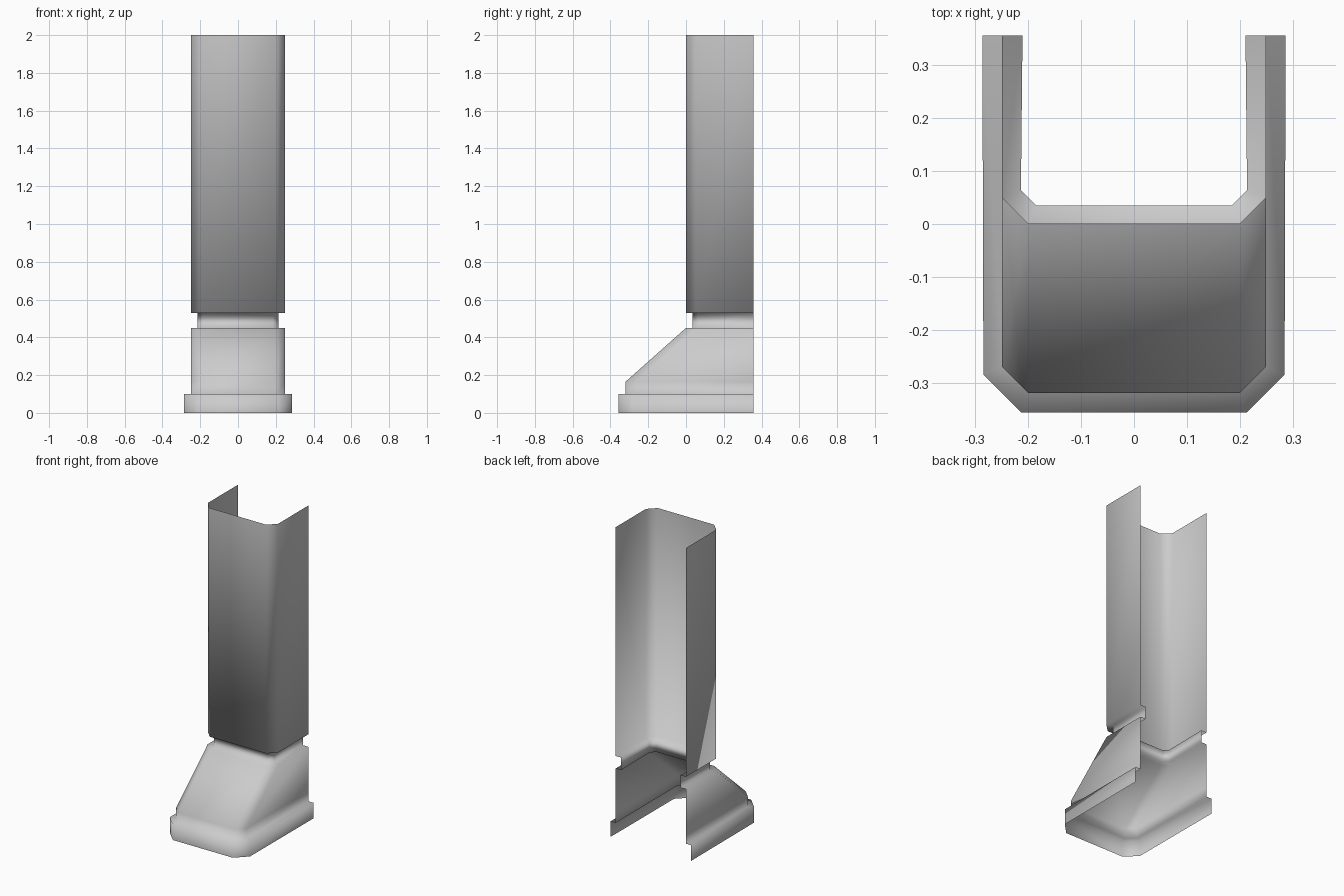
import bpy
import bmesh

if "Cube" in bpy.data.objects:
    bpy.data.objects.remove(bpy.data.objects["Cube"])

BACK = 0.357


def section(z, w, front, chamfer, w_back=None):
    """Open U-shaped outline with chamfered front corners, left back to right back."""
    wb = w if w_back is None else w_back
    right = [(w - chamfer, front, z), (w, front + chamfer, z), (wb, BACK, z)]
    left = [(-x, y, zz) for x, y, zz in reversed(right)]
    return left + right


# Outlines from the floor upward: plinth, sloped foot, recessed neck, tall shaft
levels = [
    section(0.00, 0.285, -BACK, 0.072, 0.287),
    section(0.10, 0.285, -BACK, 0.072, 0.287),
    section(0.10, 0.25, -0.32, 0.05),
    section(0.165, 0.25, -0.32, 0.05),
    section(0.45, 0.25, 0.0, 0.05),
    section(0.45, 0.214, 0.035, 0.029, 0.211),
    section(0.53, 0.214, 0.035, 0.029, 0.211),
    section(0.53, 0.25, 0.0, 0.05),
    section(2.00, 0.25, 0.0, 0.05),
]

# Skin neighbouring outlines into one open shell
bm = bmesh.new()
rings = [[bm.verts.new(p) for p in level] for level in levels]
for low, high in zip(rings, rings[1:]):
    for i in range(len(low) - 1):
        bm.faces.new((low[i], low[i + 1], high[i + 1], high[i])).smooth = True

mesh = bpy.data.meshes.new("pilaster_shell")
bm.to_mesh(mesh)
bm.free()
shell = bpy.data.objects.new("pilaster_shell", mesh)
bpy.context.collection.objects.link(shell)
